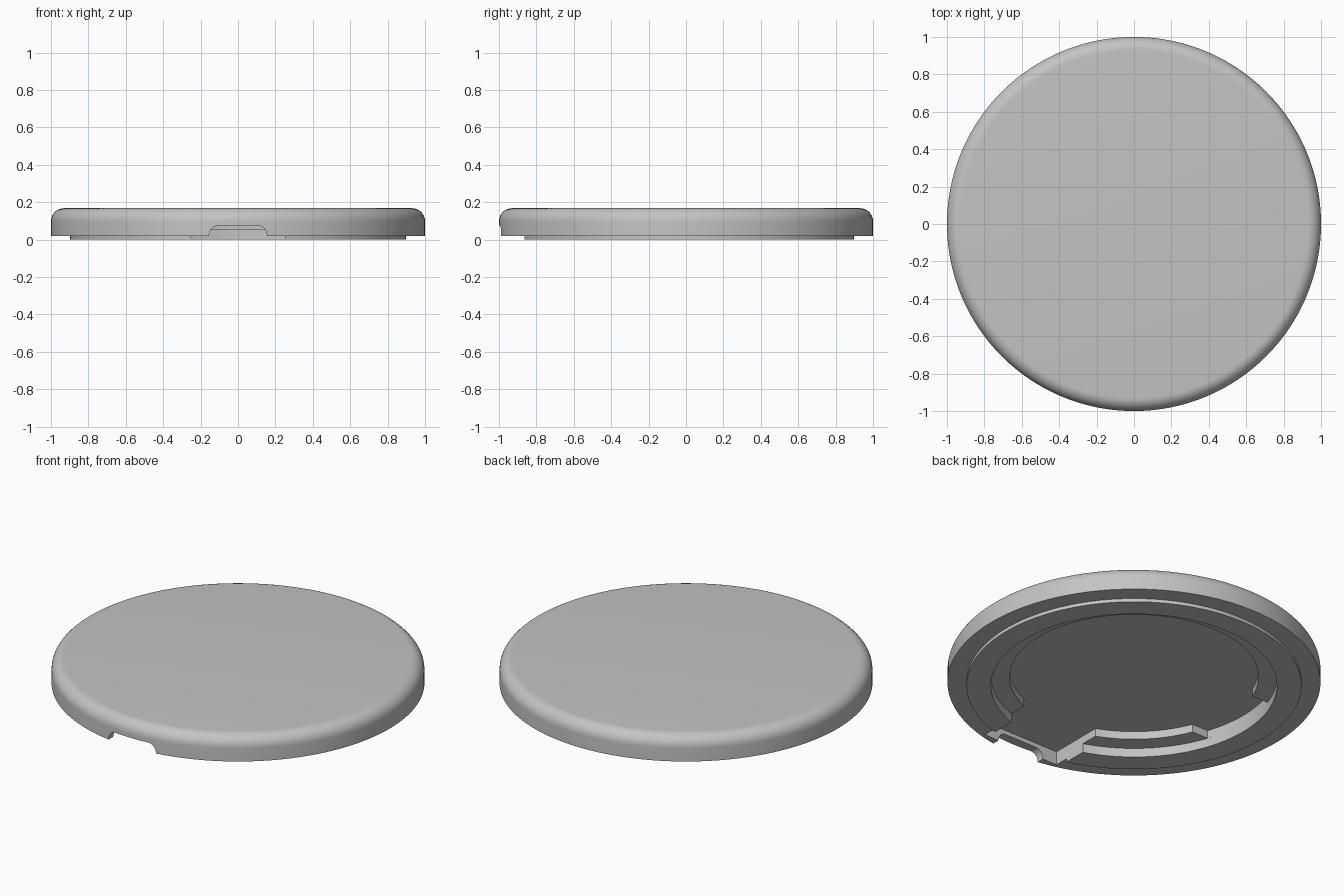
import bpy, bmesh
from math import sin, cos, asin, pi, radians

cube = bpy.data.objects.get("Cube")
if cube:
    bpy.data.objects.remove(cube, do_unlink=True)

# Main sizes
RADIUS, TOP, BASE, FILLET = 1.0, 0.168, 0.02, 0.07
LIP_R, POCKET_R, CORE_R = 0.898, 0.767, 0.668
LEDGE_Z, FLOOR_Z, SLOT = 0.053, 0.1, 0.25

grey = bpy.data.materials.new("satin_grey")
grey.use_nodes = True
colour = (0.55, 0.55, 0.55, 1)
grey.diffuse_color = colour
grey.node_tree.nodes["Principled BSDF"].inputs["Base Color"].default_value = colour


def make_object(name, bm):
    bmesh.ops.recalc_face_normals(bm, faces=bm.faces)
    mesh = bpy.data.meshes.new(name)
    bm.to_mesh(mesh)
    bm.free()
    obj = bpy.data.objects.new(name, mesh)
    bpy.context.collection.objects.link(obj)
    mesh.materials.append(grey)
    return obj


def lathe(name, profile, steps=160):
    """Closed solid from (radius, z) points that start and end on the axis."""
    bm = bmesh.new()
    verts = [bm.verts.new((r, 0, z)) for r, z in profile]
    edges = [bm.edges.new(pair) for pair in zip(verts, verts[1:])]
    bmesh.ops.spin(bm, geom=verts + edges, cent=(0, 0, 0), axis=(0, 0, 1),
                   angle=2 * pi, steps=steps, use_merge=True)
    bmesh.ops.remove_doubles(bm, verts=bm.verts, dist=1e-5)
    return make_object(name, bm)


def prism(name, points, offset):
    """Extrude a flat outline of 3D points along an offset."""
    bm = bmesh.new()
    face = bm.faces.new([bm.verts.new(p) for p in points])
    ext = bmesh.ops.extrude_face_region(bm, geom=[face])["geom"]
    moved = [v for v in ext if isinstance(v, bmesh.types.BMVert)]
    bmesh.ops.translate(bm, verts=moved, vec=offset)
    return make_object(name, bm)


def arc(r, start, end, z, steps):
    angles = [start + (end - start) * i / steps for i in range(steps + 1)]
    return [(r * cos(a), r * sin(a), z) for a in angles]


# Disc body with rounded top edge and raised lip underneath
rim = [(RADIUS - FILLET + FILLET * cos(a), TOP - FILLET + FILLET * sin(a))
       for a in (radians(90 * i / 10) for i in range(11))]
body = lathe("disc_body", [(0, 0), (LIP_R, 0), (LIP_R, BASE), (RADIUS, BASE)]
             + rim + [(0, TOP)])

# Shallow round pocket that leaves the ledge ring
pocket = prism("pocket_cutter", arc(POCKET_R, 0, 2 * pi, -0.1, 128)[:-1],
               (0, 0, 0.1 + LEDGE_Z))

# Deep core, with a side gap in the ledge and a front slot
core_a, gap_a = asin(SLOT / CORE_R), asin(SLOT / POCKET_R)
outline = (arc(CORE_R, -pi / 2 + core_a, pi - core_a, -0.1, 80)
           + arc(POCKET_R, pi - gap_a, pi + gap_a, -0.1, 14)
           + arc(CORE_R, pi + core_a, 1.5 * pi - core_a, -0.1, 20)
           + [(-SLOT, -0.945, -0.1), (SLOT, -0.945, -0.1)])
core = prism("core_cutter", outline, (0, 0, 0.1 + FLOOR_Z))

# Rounded cable notch through the front rim
half = [(0.155, -0.1), (0.155, 0.025), (0.151, 0.042), (0.143, 0.057),
        (0.13, 0.069), (0.112, 0.075)]
notch = prism("notch_cutter",
              [(x, -1.1, z) for x, z in half]
              + [(-x, -1.1, z) for x, z in reversed(half)], (0, 0.2, 0))

# Cut, apply and clear the cutters
bpy.context.view_layer.objects.active = body
for cutter in (pocket, core, notch):
    cutter.hide_render = True
    mod = body.modifiers.new(cutter.name, "BOOLEAN")
    mod.operation, mod.solver, mod.object = "DIFFERENCE", "EXACT", cutter
    bpy.ops.object.modifier_apply(modifier=mod.name)
    bpy.data.objects.remove(cutter, do_unlink=True)

# Smooth round surfaces, sharp corners
bpy.ops.object.select_all(action="DESELECT")
body.select_set(True)
bpy.ops.object.shade_smooth_by_angle(angle=radians(30))
